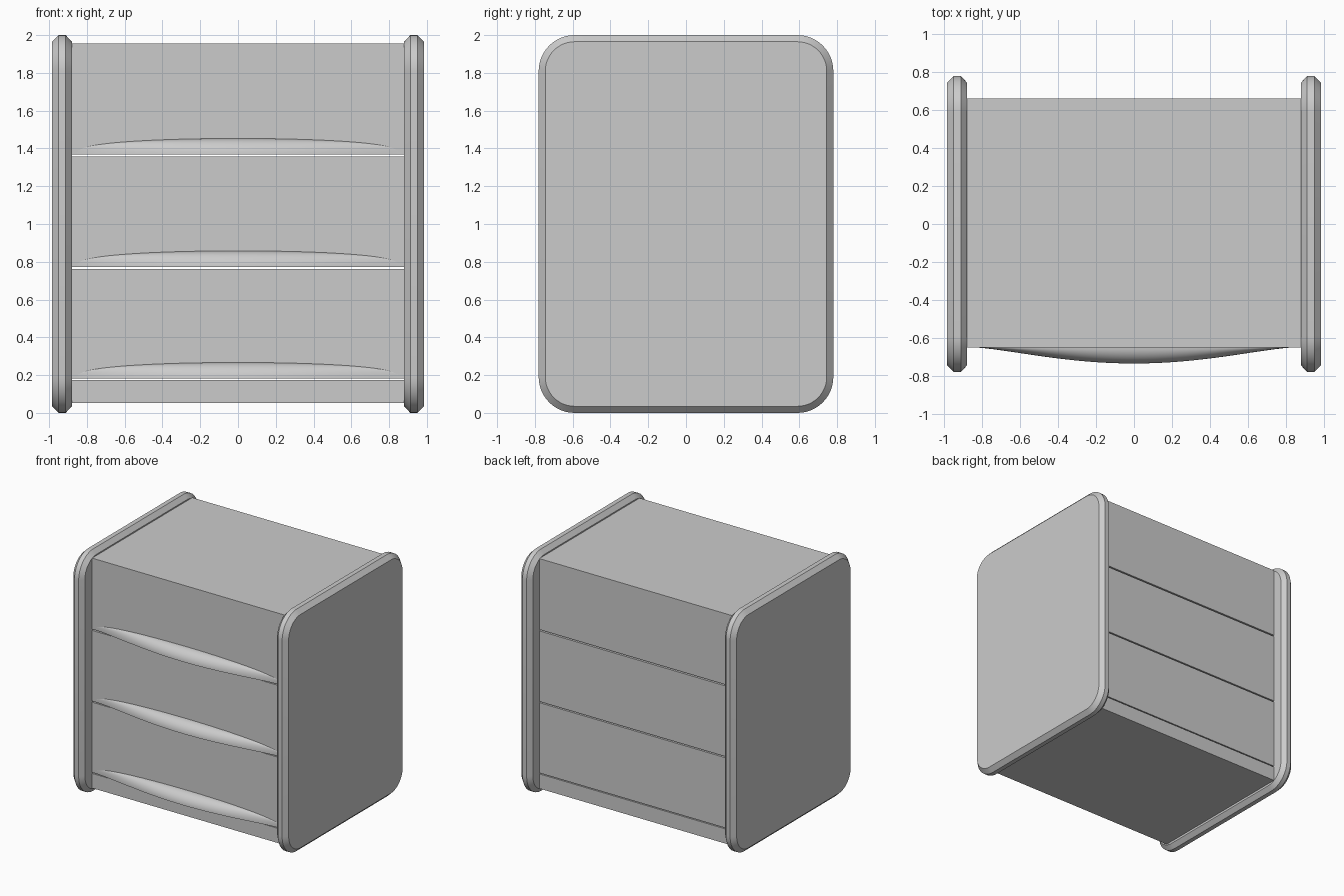
import bpy, bmesh, math

cube = bpy.data.objects.get("Cube")
if cube:
    bpy.data.objects.remove(cube, do_unlink=True)

grey = bpy.data.materials.new("plain grey")
grey.use_nodes = True
GREY = (0.6, 0.6, 0.6, 1)
grey.diffuse_color = GREY
grey.node_tree.nodes["Principled BSDF"].inputs["Base Color"].default_value = GREY


def finish(name, bm, smooth=False):
    bmesh.ops.recalc_face_normals(bm, faces=bm.faces[:])
    mesh = bpy.data.meshes.new(name)
    bm.to_mesh(mesh)
    bm.free()
    mesh.materials.append(grey)
    ob = bpy.data.objects.new(name, mesh)
    bpy.context.collection.objects.link(ob)
    if smooth:
        bpy.ops.object.select_all(action='DESELECT')
        ob.select_set(True)
        bpy.context.view_layer.objects.active = ob
        bpy.ops.object.shade_smooth_by_angle(angle=math.radians(30))
    return ob


def rounded_outline(inset, steps=12):
    """Side panel outline in y and z, shrunk by the inset."""
    radius = 0.19
    pts = []
    for k, (sy, sz) in enumerate([(1, 1), (-1, 1), (-1, -1), (1, -1)]):
        for i in range(steps + 1):
            a = math.pi / 2 * (k + i / steps)
            pts.append((sy * (0.78 - radius) + (radius - inset) * math.cos(a),
                        1 + sz * (1 - radius) + (radius - inset) * math.sin(a)))
    return pts


def side_panel(name, side):
    bm = bmesh.new()
    rings = []
    for x, inset in [(0.88, 0.035), (0.912, 0), (0.95, 0), (0.985, 0.035)]:
        rings.append([bm.verts.new((side * x, y, z)) for y, z in rounded_outline(inset)])
    n = len(rings[0])
    for a, b in zip(rings, rings[1:]):
        for i in range(n):
            j = (i + 1) % n
            bm.faces.new((a[i], a[j], b[j], b[i]))
    bm.faces.new(rings[0])
    bm.faces.new(rings[-1])
    finish(name, bm, True)


FRONT, BACK = -0.65, 0.66


def block(name, z0, z1):
    bm = bmesh.new()
    bmesh.ops.create_cube(bm, size=1)
    for v in bm.verts:
        v.co = (v.co.x * 1.76, FRONT if v.co.y < 0 else BACK, z0 if v.co.z < 0 else z1)
    finish(name, bm)


def handle(name, z0, half=0.85, cols=48, rows=10):
    """Convex lip swelling out of the drawer front, flat underneath."""
    bm = bmesh.new()
    grid = []
    for i in range(cols + 1):
        u = -math.cos(math.pi * i / cols)
        w = max(1 - u * u, 0.0005)
        depth, height = 0.085 * w ** 1.5, 0.085 * w ** 0.35
        col = [bm.verts.new((u * half, FRONT - depth * math.sin(a), z0 + height * math.cos(a)))
               for a in (math.pi / 2 * r / rows for r in range(rows + 1))]
        col.append(bm.verts.new((u * half, FRONT, z0)))
        grid.append(col)
    for a, b in zip(grid, grid[1:]):
        for r in range(rows + 1):
            bm.faces.new((a[r], a[r + 1], b[r + 1], b[r]))
    finish(name, bm, True)


# Side panels
side_panel("left_side_panel", 1)
side_panel("right_side_panel", -1)

# Plinth and the three drawers with narrow gaps between
block("plinth", 0.053, 0.174)
for label, z0, z1 in [("bottom", 0.182, 0.763), ("middle", 0.773, 1.357), ("top", 1.368, 1.955)]:
    block(label + "_drawer", z0, z1)
    handle(label + "_drawer_handle", z0)
